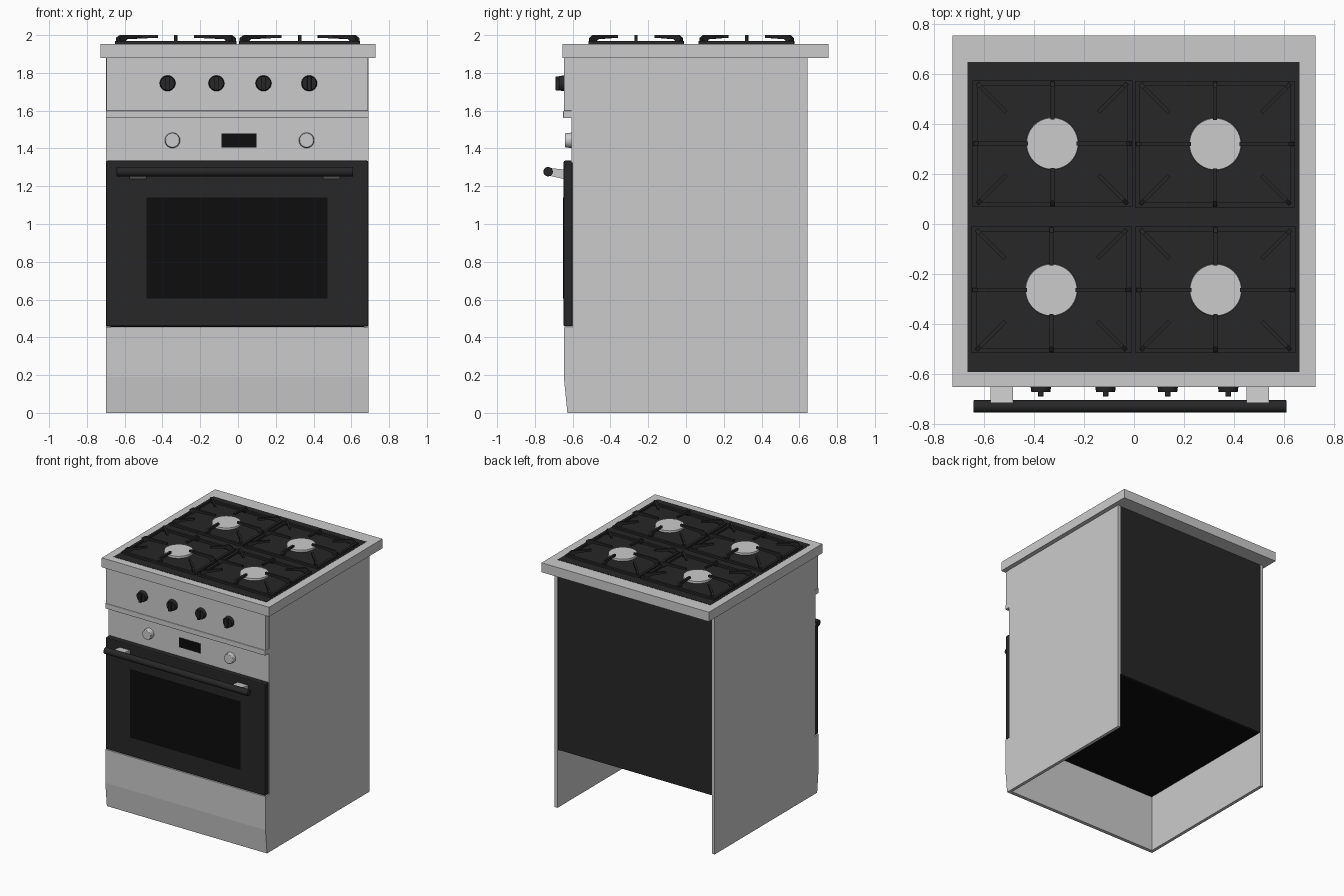
import bpy, bmesh, math
from mathutils import Matrix, Vector

if "Cube" in bpy.data.objects:
    bpy.data.objects.remove(bpy.data.objects["Cube"])


def material(name, v):
    m = bpy.data.materials.new(name)
    m.diffuse_color = (v, v, v, 1)
    m.use_nodes = True
    m.node_tree.nodes["Principled BSDF"].inputs["Base Color"].default_value = m.diffuse_color
    return m


DARK = material("dark_enamel", 0.02)
BLACK = material("black_glass", 0.004)


def finish(bm, name, mat=None, bevel=0, smooth=False):
    bmesh.ops.recalc_face_normals(bm, faces=bm.faces)
    me = bpy.data.meshes.new(name)
    bm.to_mesh(me)
    bm.free()
    ob = bpy.data.objects.new(name, me)
    bpy.context.collection.objects.link(ob)
    if mat:
        me.materials.append(mat)
    if bevel:
        mod = ob.modifiers.new("bevel", 'BEVEL')
        mod.width, mod.segments = bevel, 2
    if smooth:
        bpy.ops.object.select_all(action='DESELECT')
        ob.select_set(True)
        bpy.context.view_layer.objects.active = ob
        bpy.ops.object.shade_smooth_by_angle(angle=math.radians(35))
    return ob


def add_box(bm, x, y, z):
    c = [(a[0] + a[1]) / 2 for a in (x, y, z)]
    s = [a[1] - a[0] for a in (x, y, z)]
    bmesh.ops.create_cube(bm, size=1, matrix=Matrix.Translation(c) @ Matrix.Diagonal((*s, 1)))


def box(name, x, y, z, mat=None, bevel=0):
    bm = bmesh.new()
    add_box(bm, x, y, z)
    return finish(bm, name, mat, bevel)


def add_prism(bm, pts, sweep):
    face = bm.faces.new([bm.verts.new(p) for p in pts])
    res = bmesh.ops.extrude_face_region(bm, geom=[face])
    verts = [v for v in res["geom"] if isinstance(v, bmesh.types.BMVert)]
    bmesh.ops.translate(bm, verts=verts, vec=sweep)
    # the start cap must remain to close the prism
    if not face.is_valid:
        return


def side_profile(name, yz, x, mat=None):
    bm = bmesh.new()
    add_prism(bm, [(x[0], y, z) for y, z in yz], (x[1] - x[0], 0, 0))
    return finish(bm, name, mat)


def add_cyl(bm, r1, r2, depth, loc, rot=Matrix(), seg=32):
    bmesh.ops.create_cone(bm, cap_ends=True, segments=seg, radius1=r1, radius2=r2,
                          depth=depth, matrix=Matrix.Translation(loc) @ rot)


TO_FRONT = Matrix.Rotation(math.pi / 2, 4, 'X')   # cone axis points to -y
ALONG_X = Matrix.Rotation(math.pi / 2, 4, 'Y')
X0, X1 = -0.70, 0.692                             # cabinet width

# Cabinet: side panels, dark oven box open underneath, recessed fascia
box("left_side_panel", (X0, X0 + 0.025), (-0.60, 0.643), (0, 1.878))
box("right_side_panel", (X1 - 0.025, X1), (-0.60, 0.643), (0, 1.878))
box("back_panel", (X0 + 0.025, X1 - 0.025), (0.625, 0.638), (0.455, 1.878), DARK)
box("oven_floor", (X0 + 0.025, X1 - 0.025), (-0.60, 0.625), (0.455, 0.47), BLACK)
box("lower_fascia", (X0, X1), (-0.605, -0.59), (1.325, 1.60))

# Front panels
box("upper_fascia", (X0 + 0.003, X1 - 0.003), (-0.645, -0.60), (1.60, 1.878))
box("fascia_strip", (X0, X1), (-0.65, -0.60), (1.56, 1.60), bevel=0.004)
side_profile("drawer_front", [(-0.60, 0), (-0.628, 0), (-0.636, 0.08), (-0.647, 0.19),
                              (-0.647, 0.453), (-0.60, 0.453)], (X0, X1))
box("oven_door", (X0 + 0.002, X1 - 0.002), (-0.648, -0.60), (0.457, 1.335), DARK, 0.008)
box("oven_window", (-0.485, 0.475), (-0.65, -0.64), (0.605, 1.14), BLACK)
box("display", (-0.087, 0.098), (-0.609, -0.60), (1.405, 1.48), BLACK)

# Door handle and brackets
bm = bmesh.new()
add_cyl(bm, 0.025, 0.025, 1.252, (-0.016, -0.73, 1.277), ALONG_X)
finish(bm, "door_handle", DARK, 0.003, True)
for side, x in (("left", -0.53), ("right", 0.496)):
    side_profile(side + "_handle_bracket", [(-0.645, 1.288), (-0.645, 1.238), (-0.725, 1.256),
                                            (-0.725, 1.297)], (x - 0.045, x + 0.045))

# Burner knobs with a grip ridge
for i, x in enumerate((-0.373, -0.114, 0.135, 0.377)):
    bm = bmesh.new()
    add_cyl(bm, 0.042, 0.038, 0.03, (x, -0.658, 1.745), TO_FRONT)
    add_box(bm, (x - 0.011, x + 0.011), (-0.69, -0.66), (1.708, 1.782))
    finish(bm, f"burner_knob_{i + 1}", DARK, 0.002, True)

# Oven knobs
for side, x in (("left", -0.347), ("right", 0.363)):
    bm = bmesh.new()
    add_cyl(bm, 0.041, 0.038, 0.04, (x, -0.62, 1.443), TO_FRONT)
    finish(bm, side + "_oven_knob", None, 0.004, True)

# Cooktop slab and dark hob plate
box("cooktop_slab", (-0.727, 0.727), (-0.653, 0.755), (1.878, 1.952))
box("hob_plate", (-0.666, 0.662), (-0.592, 0.648), (1.94, 1.954), DARK)

# Grate: low frame, four arms toward the burner, four corner diagonals
HX, HY, W = 0.32, 0.253, 0.016
bm = bmesh.new()
for s in (-1, 1):
    add_box(bm, sorted((s * HX, s * (HX - 0.02))), (-HY, HY), (1.952, 1.97))
    add_box(bm, (-HX + 0.02, HX - 0.02), sorted((s * HY, s * (HY - 0.02))), (1.952, 1.97))


def add_arm(outer, inner):
    outer, inner = Vector((*outer, 0)), Vector((*inner, 0))
    d = inner - outer
    length = d.length
    d.normalize()
    n = Vector((-d.y, d.x, 0)) * W
    prof = [(0, 1.955), (0, 1.985), (0.02, 2.0), (length, 2.0),
            (length, 1.986), (0.05, 1.978), (0.025, 1.955)]
    add_prism(bm, [outer + d * t + Vector((0, 0, z)) - n / 2 for t, z in prof], n)


for s in (-1, 1):
    add_arm((s * (HX - 0.004), 0), (s * 0.097, 0))
    add_arm((0, s * (HY - 0.004)), (0, s * 0.097))
    for t in (-1, 1):
        add_arm((s * (HX - 0.02), t * (HY - 0.012)), (s * (HX - 0.135), t * (HY - 0.127)))
grate = finish(bm, "grate_1", DARK)

# Place grates and burner caps
spots = [(-0.327, 0.322), (0.325, 0.32), (-0.331, -0.264), (0.327, -0.264)]
for i, (x, y) in enumerate(spots):
    if i:
        copy = bpy.data.objects.new(f"grate_{i + 1}", grate.data)
        bpy.context.collection.objects.link(copy)
    else:
        copy = grate
    copy.location = (x, y, 0)
    bm = bmesh.new()
    add_cyl(bm, 0.105, 0.103, 0.018, (x, y, 1.96), seg=40)
    finish(bm, f"burner_cap_{i + 1}", None, 0, True)
